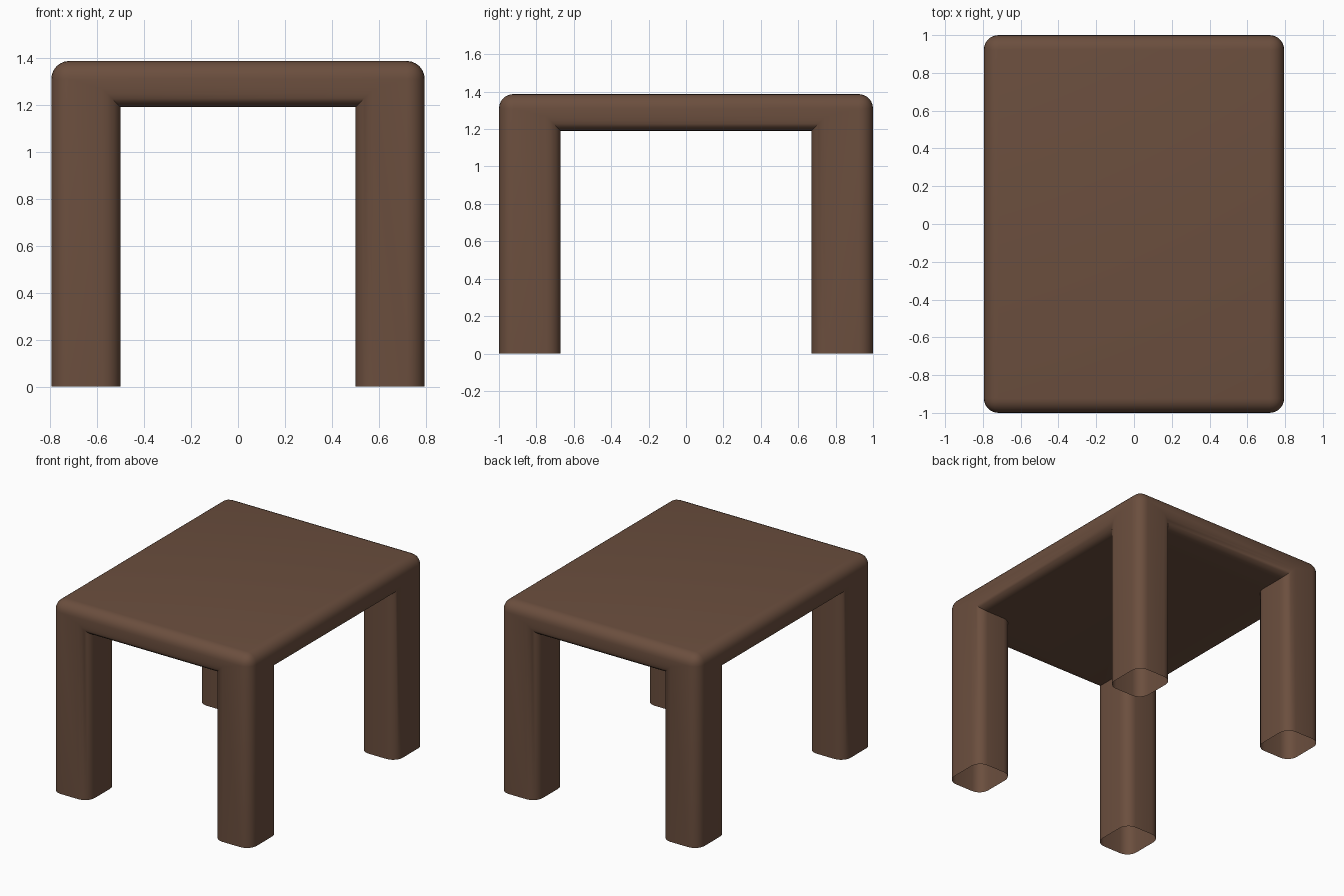
import bpy, bmesh

if "Cube" in bpy.data.objects:
    bpy.data.objects.remove(bpy.data.objects["Cube"])

X = [-0.795, -0.5, 0.5, 0.795]      # leg and top limits across
Y = [-1.0, -0.67, 0.67, 1.0]        # leg and top limits front to back
Z = [0.0, 1.19, 1.387]              # floor, underside, table top
RADIUS = 0.077

bm = bmesh.new()


def quad(*pts):
    bm.faces.new([bm.verts.new(p) for p in pts])


def wall(p, q, z0, z1):
    quad((*p, z0), (*q, z0), (*q, z1), (*p, z1))


# table top, underside and apron, laid out on a 3 x 3 grid
for i in range(3):
    for j in range(3):
        ring = [(X[i], Y[j]), (X[i+1], Y[j]), (X[i+1], Y[j+1]), (X[i], Y[j+1])]
        quad(*[(*p, Z[2]) for p in ring])
        leg = i != 1 and j != 1
        if not leg:
            quad(*[(*p, Z[1]) for p in reversed(ring)])
        outer = [j == 0, i == 2, j == 2, i == 0]
        for k in range(4):
            p, q = ring[k], ring[(k + 1) % 4]
            if outer[k]:
                wall(p, q, Z[1], Z[2])
            if leg:                      # legs are open at the floor
                wall(p, q, Z[0], Z[1])

bmesh.ops.remove_doubles(bm, verts=bm.verts, dist=1e-4)
bmesh.ops.recalc_face_normals(bm, faces=bm.faces)
bmesh.ops.dissolve_limit(bm, angle_limit=0.02, verts=bm.verts, edges=bm.edges)
bm.normal_update()

# round only the convex edges
convex = [e for e in bm.edges if len(e.link_faces) == 2
          and e.calc_face_angle_signed() > 0.5]
bmesh.ops.bevel(bm, geom=convex, offset=RADIUS, offset_type='OFFSET',
                segments=6, profile=0.5, affect='EDGES', clamp_overlap=False)

mesh = bpy.data.meshes.new("table")
bm.to_mesh(mesh)
bm.free()
table = bpy.data.objects.new("table", mesh)
bpy.context.collection.objects.link(table)

brown = bpy.data.materials.new("dark brown wood")
brown.diffuse_color = (0.147, 0.077, 0.048, 1)
brown.use_nodes = True
brown.node_tree.nodes["Principled BSDF"].inputs["Base Color"].default_value = brown.diffuse_color
mesh.materials.append(brown)

bpy.context.view_layer.objects.active = table
table.select_set(True)
bpy.ops.object.shade_smooth_by_angle(angle=0.6)
